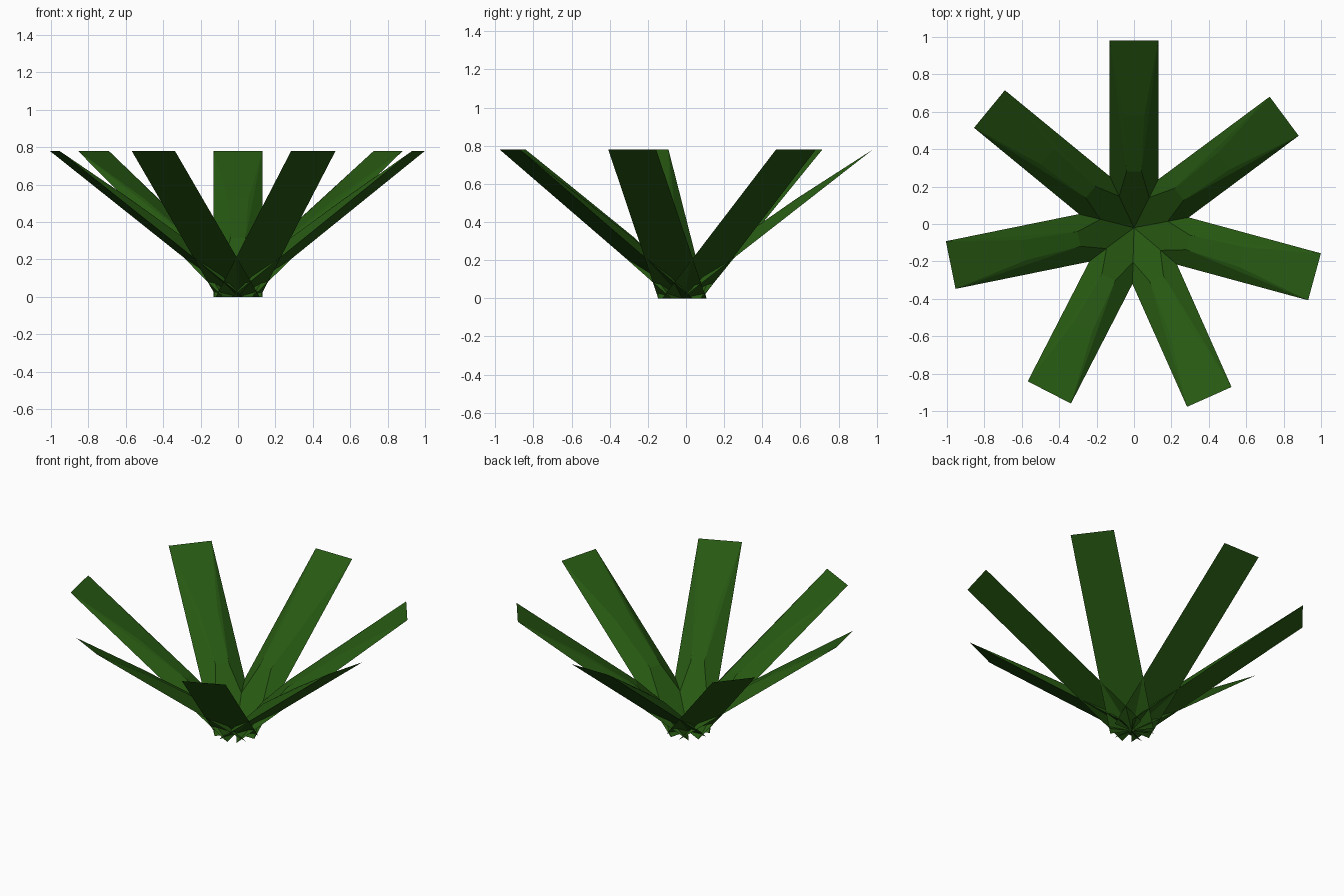
import bpy
import bmesh
from math import radians
from mathutils import Matrix, Vector

cube = bpy.data.objects.get("Cube")
if cube:
    bpy.data.objects.remove(cube, do_unlink=True)

# One leaf green
green = bpy.data.materials.new("leaf_green")
green.use_nodes = True
color = (0.02, 0.1, 0.006, 1)
green.diffuse_color = color
bsdf = next(n for n in green.node_tree.nodes if n.type == 'BSDF_PRINCIPLED')
bsdf.inputs["Base Color"].default_value = color

RISE = 0.78
HALF_WIDTH = 0.13
# Crest of the upper side: distance along leaf, half width, height above underside
CREST = [(0.3, 0.04, 0.08), (0.6, 0.055, 0.055)]


def add_leaf(name, angle, reach):
    """Flat underside with a faceted, arched upper side, thinning to both ends."""
    rings = [(0, HALF_WIDTH, 0), *CREST, (1, HALF_WIDTH, 0)]
    bm = bmesh.new()
    for t, half, height in rings:
        for side in (-1, 1):
            bm.verts.new(Vector((t * reach, side * half, t * RISE + height)))
    bmesh.ops.convex_hull(bm, input=bm.verts[:])
    bmesh.ops.recalc_face_normals(bm, faces=bm.faces[:])
    mesh = bpy.data.meshes.new(name)
    bm.to_mesh(mesh)
    bm.free()
    mesh.materials.append(green)
    leaf = bpy.data.objects.new(name, mesh)
    leaf.matrix_world = (Matrix.Translation((0, -0.02, 0))
                         @ Matrix.Rotation(radians(angle), 4, 'Z'))
    bpy.context.collection.objects.link(leaf)


# Seven leaves fanned around the base
for name, angle, reach in [
    ("back_leaf", 90, 1.0),
    ("back_left_leaf", 36.6, 1.0),
    ("left_leaf", -15.2, 1.0),
    ("front_left_leaf", -66, 0.99),
    ("front_right_leaf", -117.2, 0.99),
    ("right_leaf", -168.5, 1.0),
    ("back_right_leaf", 140.6, 1.0),
]:
    add_leaf(name, angle, reach)
